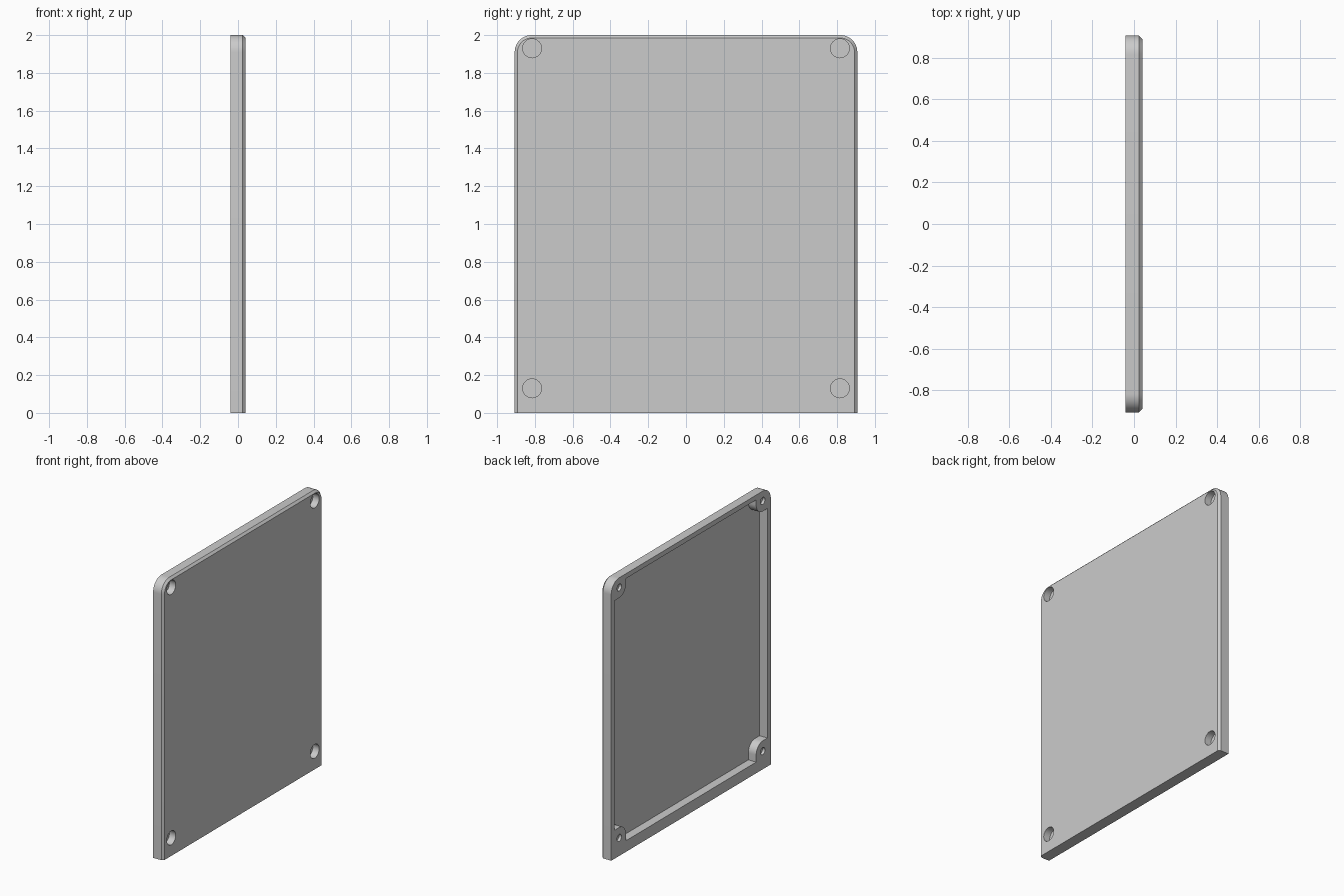
import bpy, bmesh
from math import cos, sin, pi, radians
from mathutils import Matrix

cube = bpy.data.objects.get("Cube")
if cube:
    bpy.data.objects.remove(cube)

HALF_X, HALF_Y, TOP = 0.04, 0.907, 2.0
CHAMFER = 0.015
HOLE_Y, HOLE_LOW, HOLE_HIGH = 0.815, 0.13, 1.93
BOSS = 0.075

grey = bpy.data.materials.new("light grey plastic")
grey.use_nodes = True
colour = (0.6, 0.6, 0.6, 1)
grey.diffuse_color = colour
grey.node_tree.nodes["Principled BSDF"].inputs["Base Color"].default_value = colour


def arc(cy, cz, r, start, end, n=12):
    steps = [radians(start + (end - start) * i / n) for i in range(n + 1)]
    return [(cy + r * cos(a), cz + r * sin(a)) for a in steps]


def mirrored(half):
    return half + [(-y, z) for y, z in reversed(half)]


def loft(name, sections):
    """Solid through (x, outline) sections with equal point counts."""
    bm = bmesh.new()
    rings = [[bm.verts.new((x, y, z)) for y, z in pts] for x, pts in sections]
    n = len(rings[0])
    for a, b in zip(rings, rings[1:]):
        for i in range(n):
            j = (i + 1) % n
            bm.faces.new((a[i], a[j], b[j], b[i]))
    bm.faces.new(rings[0])
    bm.faces.new(rings[-1])
    bmesh.ops.recalc_face_normals(bm, faces=bm.faces)
    mesh = bpy.data.meshes.new(name)
    bm.to_mesh(mesh)
    bm.free()
    obj = bpy.data.objects.new(name, mesh)
    bpy.context.collection.objects.link(obj)
    mesh.materials.append(grey)
    return obj


def outline(inset):
    # square bottom corners, rounded top corners
    r = 0.09
    corner = arc(HALF_Y - r, TOP - r, r - inset, 0, 90)
    return mirrored([(HALF_Y - inset, 0)] + corner)


def cut(target, cutter):
    mod = target.modifiers.new("cut", 'BOOLEAN')
    mod.operation = 'DIFFERENCE'
    mod.solver = 'EXACT'
    mod.object = cutter
    bpy.context.view_layer.objects.active = target
    bpy.ops.object.modifier_apply(modifier=mod.name)
    bpy.data.objects.remove(cutter)


# Panel with a chamfer round the outer face
panel = loft("cover_panel", [(-HALF_X, outline(0)), (HALF_X - CHAMFER, outline(0)),
                             (HALF_X, outline(CHAMFER))])

# Hollow inner side, leaving a rim and rounded corner bosses
side, low, high = HALF_Y - 0.04, 0.08, TOP - 0.035
pocket_half = ([(HOLE_Y - BOSS, low)]
               + arc(HOLE_Y, HOLE_LOW, BOSS, 180, 90)
               + [(side, HOLE_LOW + BOSS), (side, HOLE_HIGH - BOSS)]
               + arc(HOLE_Y, HOLE_HIGH, BOSS, 270, 180)
               + [(HOLE_Y - BOSS, high)])
pocket = mirrored(pocket_half)
cut(panel, loft("pocket_cutter", [(-0.1, pocket), (0.022, pocket)]))

# Round recesses outside and small screw holes inside, at each corner
for y in (-HOLE_Y, HOLE_Y):
    for z in (HOLE_LOW, HOLE_HIGH):
        for radius, x0, x1 in ((0.05, -0.01, 0.1), (0.025, -0.1, -0.02)):
            ring = arc(y, z, radius, 0, 360, 32)[:-1]
            cut(panel, loft("hole_cutter", [(x0, ring), (x1, ring)]))

bpy.ops.object.select_all(action='DESELECT')
panel.select_set(True)
bpy.context.view_layer.objects.active = panel
bpy.ops.object.shade_smooth_by_angle(angle=radians(30))
